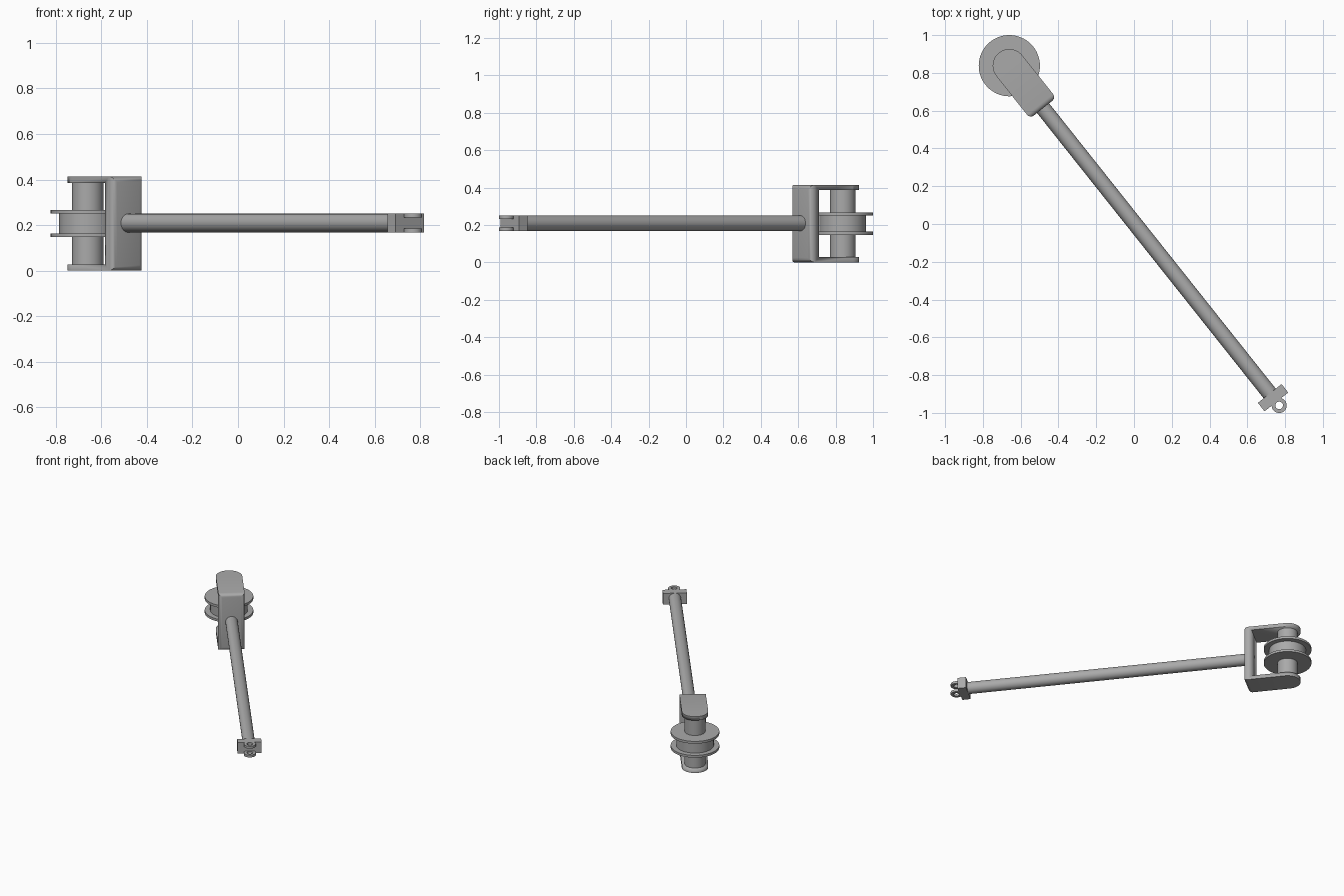
import bpy
import bmesh
from math import pi, cos, sin, atan2
from mathutils import Matrix

cube = bpy.data.objects.get("Cube")
if cube:
    bpy.data.objects.remove(cube, do_unlink=True)

metal = bpy.data.materials.new("grey metal")
metal.use_nodes = True
GREY = (0.4, 0.4, 0.4, 1)
metal.diffuse_color = GREY
metal.node_tree.nodes["Principled BSDF"].inputs["Base Color"].default_value = GREY

# Parts are laid out along +x from the wheel centre, then swung into place
PLACE = Matrix.Translation((-0.66, 0.838, 0)) @ Matrix.Rotation(atan2(-0.783, 0.622), 4, "Z")
MID = 0.207
HEIGHT = 2 * MID


def finish(bm, name):
    bmesh.ops.recalc_face_normals(bm, faces=bm.faces)
    bm.transform(PLACE)
    mesh = bpy.data.meshes.new(name)
    bm.to_mesh(mesh)
    bm.free()
    mesh.materials.append(metal)
    obj = bpy.data.objects.new(name, mesh)
    bpy.context.collection.objects.link(obj)
    bpy.ops.object.select_all(action="DESELECT")
    obj.select_set(True)
    bpy.context.view_layer.objects.active = obj
    bpy.ops.object.shade_smooth_by_angle(angle=pi / 6)
    return obj


def box(name, x0, x1, half_width, z0, z1):
    bm = bmesh.new()
    bmesh.ops.create_cube(bm, size=1)
    bmesh.ops.scale(bm, vec=(x1 - x0, 2 * half_width, z1 - z0), verts=bm.verts)
    bmesh.ops.translate(bm, vec=((x0 + x1) / 2, 0, (z0 + z1) / 2), verts=bm.verts)
    return finish(bm, name)


def lathe(name, profile, matrix=Matrix(), closed=False, steps=48):
    """Spin a (radius, height) profile round local z."""
    bm = bmesh.new()
    verts = [bm.verts.new((r, 0, h)) for r, h in profile]
    edges = [bm.edges.new(pair) for pair in zip(verts, verts[1:])]
    if closed:
        edges.append(bm.edges.new((verts[-1], verts[0])))
    bmesh.ops.spin(bm, geom=verts + edges, axis=(0, 0, 1), cent=(0, 0, 0),
                   angle=2 * pi, steps=steps)
    bmesh.ops.remove_doubles(bm, verts=bm.verts, dist=0.0001)
    bm.transform(matrix)
    return finish(bm, name)


# Fork: round-ended block, softened at the rod end and hollowed to a C
R, END = 0.088, 0.287
bm = bmesh.new()
arc = [pi / 2 + pi * i / 24 for i in range(25)]
outline = [(R * cos(a), R * sin(a)) for a in arc] + [(END, -R), (END, R)]
base = bm.faces.new([bm.verts.new((x, y, 0)) for x, y in outline])
top = bmesh.ops.extrude_face_region(bm, geom=[base])["geom"]
bmesh.ops.translate(bm, vec=(0, 0, HEIGHT),
                    verts=[v for v in top if isinstance(v, bmesh.types.BMVert)])
rim = [e for e in bm.edges if all(v.co.x > END - 0.001 for v in e.verts)]
bmesh.ops.bevel(bm, geom=rim, offset=0.025, segments=4, profile=0.5, affect="EDGES")
fork = finish(bm, "fork")

cutter = box("fork_gap_cutter", -0.3, 0.232, 0.2, 0.028, HEIGHT - 0.028)
cutter.hide_render = True
cutter.hide_viewport = True
cut = fork.modifiers.new("gap", "BOOLEAN")
cut.operation = "DIFFERENCE"
cut.object = cutter
cut.solver = "EXACT"

# Flanged wheel and its axle
half, inner = 0.06, 0.043
lathe("wheel", [(0, MID - half), (0.162, MID - half), (0.162, MID - inner),
                (0.125, MID - inner), (0.125, MID + inner), (0.162, MID + inner),
                (0.162, MID + half), (0, MID + half)], steps=64)
lathe("axle", [(0, 0.02), (0.069, 0.02), (0.069, HEIGHT - 0.02), (0, HEIGHT - 0.02)])

# Long rod between fork and hinge block
along = Matrix.Translation((0, 0, MID + 0.002)) @ Matrix.Rotation(pi / 2, 4, "Y")
lathe("rod", [(0, 0.26), (0.041, 0.26), (0.041, 2.22), (0, 2.22)], along)

# Hinge block with a pair of ring lugs
LOW, HIGH, THICK = 0.168, 0.25, 0.017
box("hinge_block", 2.216, 2.273, 0.08, LOW, HIGH)
for name, z in (("lower_lug", LOW), ("upper_lug", HIGH - THICK)):
    lathe(name, [(0.02, 0), (0.04, 0), (0.04, THICK), (0.02, THICK)],
          Matrix.Translation((2.297, 0, z)), closed=True, steps=32)
